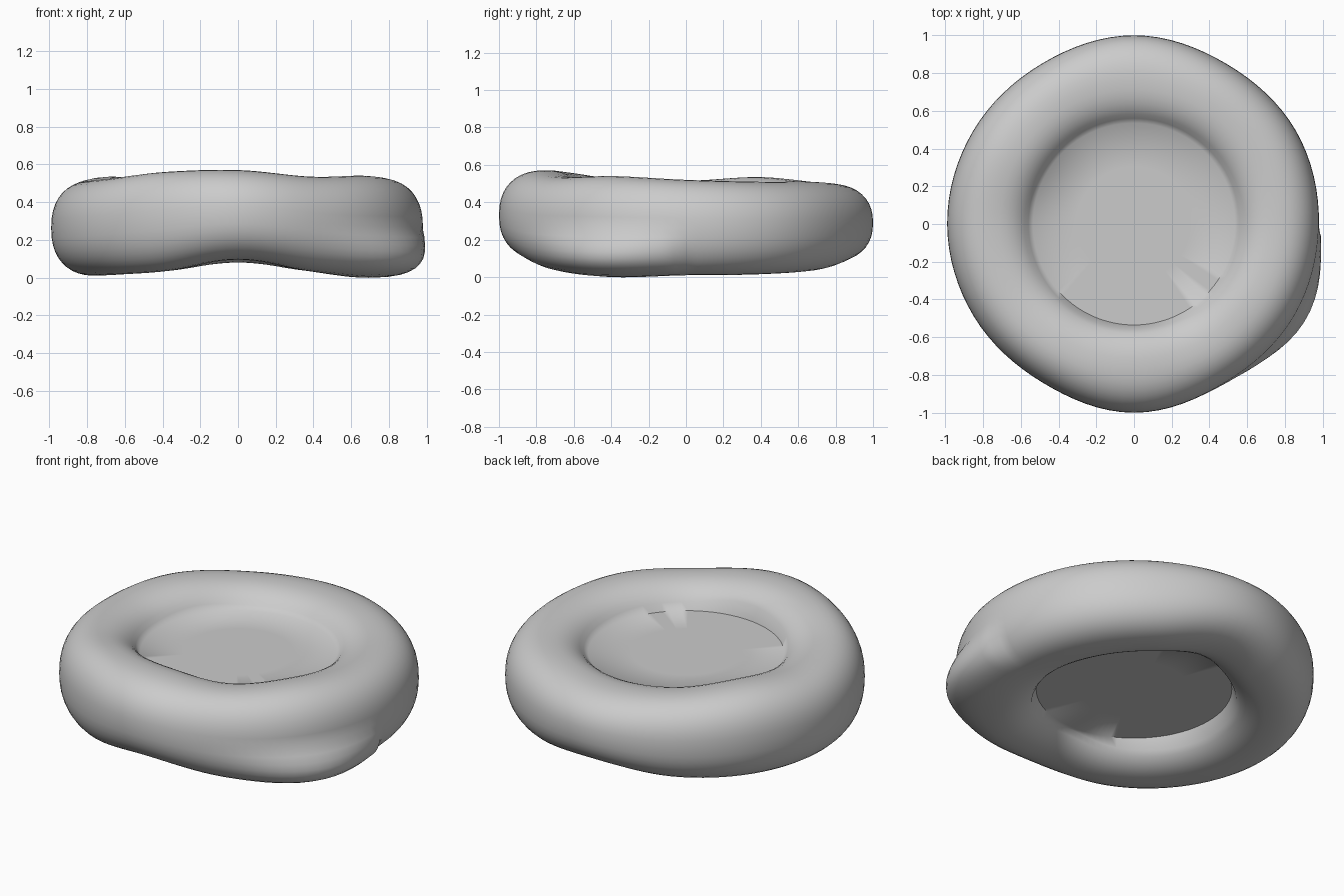
import bpy, bmesh, math

cube = bpy.data.objects.get("Cube")
if cube:
    bpy.data.objects.remove(cube, do_unlink=True)

SEGMENTS = 96
TUBE_STEPS = 32
TUBE_R, TUBE_W = 0.755, 0.24

# Crest and underside heights every 30 degrees, counter-clockwise from +x
CREST = [.52, .51, .51, .50, .51, .535, .515, .525, .56, .57, .535, .54]
UNDER = [.01, .015, .035, .08, .035, .015, .01, .015, .035, .095, .035, .0]
OUTER = [.98, .99, .98, 1.0, .98, .985, .99, .98, .97, 1.0, .97, .98]


def around(values, angle):
    """Smooth periodic interpolation of values spread round the ring."""
    n = len(values)
    f = (angle / math.tau % 1) * n
    i, t = int(f), f % 1
    a, b, c, d = (values[(i + k) % n] for k in (-1, 0, 1, 2))
    return b + t * (c - a + t * (2*a - 5*b + 4*c - d + t * (3*(b - c) + d - a))) / 2


def soft(v, power=0.86):
    return math.copysign(abs(v) ** power, v)


def section(angle):
    """Radius and height pairs from the dish edge, over the rim, to the base edge."""
    top, low = around(CREST, angle), around(UNDER, angle)
    mid, half = (top + low) / 2, (top - low) / 2
    outer_w = around(OUTER, angle) - TUBE_R
    corner = math.exp(-((math.degrees(angle) - 332) / 24) ** 2)
    pts = [(0.3, 0.405), (0.535, 0.405)]
    for k in range(TUBE_STEPS + 1):
        a = math.radians(142 - 284 * k / TUBE_STEPS)
        c, s = soft(math.cos(a)), soft(math.sin(a))
        r = TUBE_R + c * (outer_w if c > 0 else TUBE_W)
        # Slumped lower corner on one side of the rim
        if c > 0 and s < 0:
            r += 0.09 * corner * (c * -s) * 2
        pts.append((r, mid + half * s))
    return pts + [(0.535, 0.175), (0.3, 0.175)]


# Lumpy rim with a recessed dish above and below, as one closed surface
bm = bmesh.new()
rings = []
for j in range(SEGMENTS):
    ang = math.tau * j / SEGMENTS
    rings.append([bm.verts.new((r * math.cos(ang), r * math.sin(ang), z))
                  for r, z in section(ang)])
for j, ring in enumerate(rings):
    nxt = rings[(j + 1) % SEGMENTS]
    for k in range(len(ring) - 1):
        bm.faces.new((ring[k], ring[k + 1], nxt[k + 1], nxt[k]))
bm.faces.new([ring[0] for ring in rings])
bm.faces.new([ring[-1] for ring in reversed(rings)])
bmesh.ops.recalc_face_normals(bm, faces=bm.faces)

mesh = bpy.data.meshes.new("dished_ring")
bm.to_mesh(mesh)
bm.free()
body = bpy.data.objects.new("dished_ring", mesh)
bpy.context.collection.objects.link(body)

bpy.ops.object.select_all(action='DESELECT')
body.select_set(True)
bpy.context.view_layer.objects.active = body
bpy.ops.object.shade_smooth_by_angle(angle=math.radians(60))
